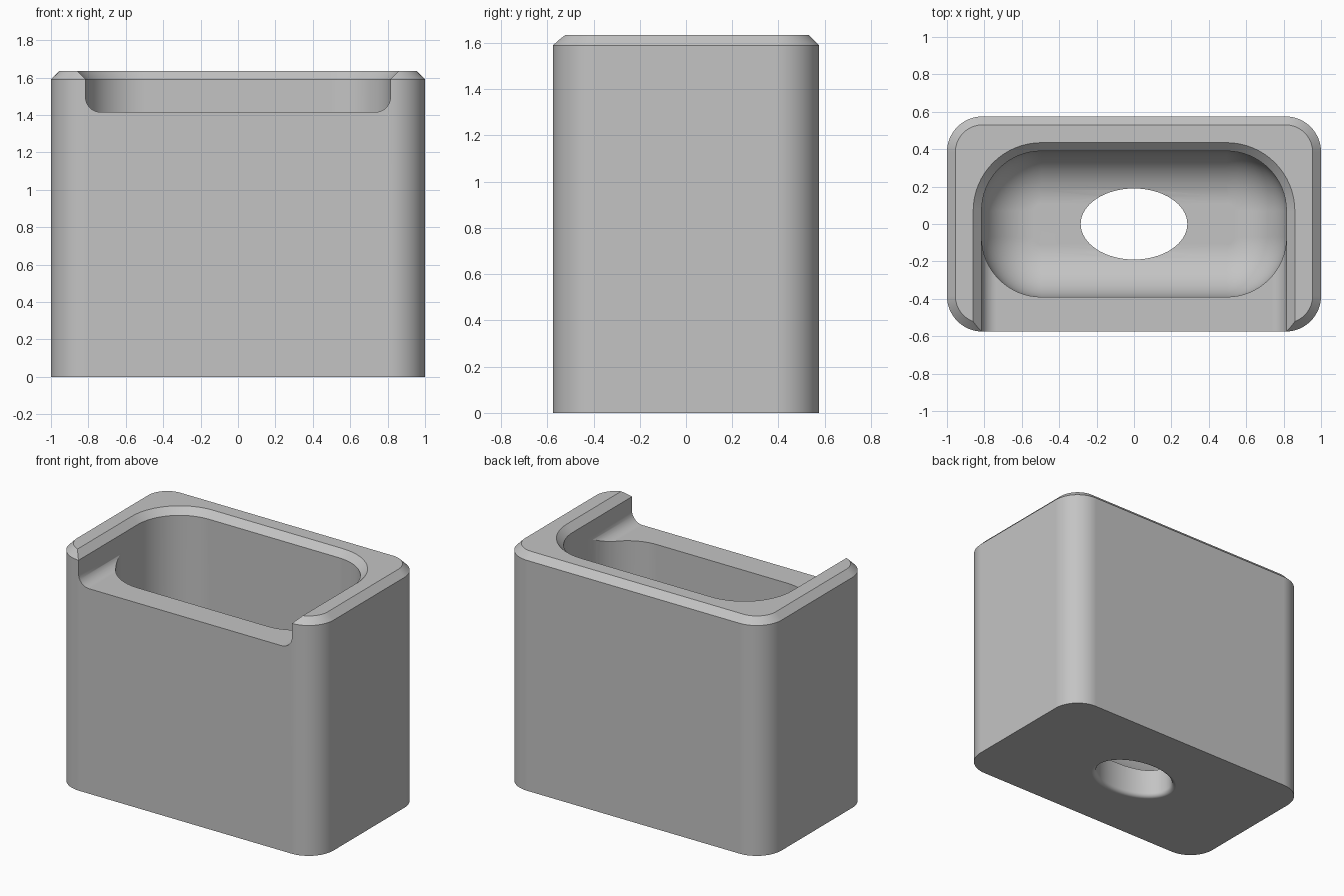
import bpy, bmesh, math

cube = bpy.data.objects.get("Cube")
if cube:
    bpy.data.objects.remove(cube, do_unlink=True)

HX, HY, TOP = 1.0, 0.575, 1.635      # outer half sizes and height
CX, CY, CR = 0.815, 0.39, 0.32       # cavity half sizes and corner radius
CH = 0.045                           # chamfer
FLOOR, FILLET = 0.2, 0.28            # cavity floor height and its fillet
LEDGE, LEDGE_R = 1.415, 0.08         # front opening height and its fillet
OVER = 0.2                           # cutter overshoot


def rounded_rect(hx, hy, r, n=16):
    """Counter-clockwise outline with rounded corners."""
    pts = []
    for k, (sx, sy) in enumerate([(1, 1), (-1, 1), (-1, -1), (1, -1)]):
        for i in range(n + 1):
            a = math.pi / 2 * (k + i / n)
            pts.append((sx * (hx - r) + r * math.cos(a), sy * (hy - r) + r * math.sin(a)))
    return pts


def ellipse(rx, ry, n=64):
    return [(rx * math.cos(2 * math.pi * i / n), ry * math.sin(2 * math.pi * i / n)) for i in range(n)]


def loft(name, rings):
    """Skin a stack of equal-length 3D rings and cap both ends."""
    bm = bmesh.new()
    loops = [[bm.verts.new(p) for p in ring] for ring in rings]
    for a, b in zip(loops, loops[1:]):
        for i in range(len(a)):
            j = (i + 1) % len(a)
            bm.faces.new((a[i], a[j], b[j], b[i]))
    bm.faces.new(loops[0][::-1])
    bm.faces.new(loops[-1])
    bmesh.ops.recalc_face_normals(bm, faces=bm.faces[:])
    mesh = bpy.data.meshes.new(name)
    bm.to_mesh(mesh)
    bm.free()
    obj = bpy.data.objects.new(name, mesh)
    bpy.context.collection.objects.link(obj)
    return obj


def at_height(outline, z):
    return [(x, y, z) for x, y in outline]


# Outer block with rounded corners and a chamfered top
R = 0.19
body = loft("holder_body", [
    at_height(rounded_rect(HX, HY, R), 0),
    at_height(rounded_rect(HX, HY, R), TOP - CH),
    at_height(rounded_rect(HX - CH, HY - CH, R - CH), TOP)])

# Cavity with a rounded floor edge and a flared mouth
rings = []
for i in range(13):
    a = math.pi / 2 * i / 12
    d = FILLET * (1 - math.sin(a))
    rings.append(at_height(rounded_rect(CX - d, CY - d, CR - d), FLOOR + FILLET * (1 - math.cos(a))))
for g, z in ((0, TOP - CH), (CH + OVER, TOP + OVER)):
    rings.append(at_height(rounded_rect(CX + g, CY + g, CR + g), z))
cavity = loft("cavity_cutter", rings)

# Front opening: filleted channel with the same flared mouth
half = []
for i in range(11):
    a = math.pi / 2 * i / 10
    half.append((CX - LEDGE_R + LEDGE_R * math.sin(a), LEDGE + LEDGE_R * (1 - math.cos(a))))
half += [(CX, TOP - CH), (CX + CH + OVER, TOP + OVER)]
profile = half + [(-x, z) for x, z in reversed(half)]
channel = loft("front_opening_cutter", [[(x, y, z) for x, z in profile] for y in (-HY - OVER, 0)])

# Oval drain hole with a rounded lower rim
RIM = 0.03
rings = [at_height(ellipse(0.285 + RIM, 0.19 + RIM), -OVER)]
for i in range(9):
    a = math.pi / 2 * i / 8
    d = RIM * (1 - math.sin(a))
    rings.append(at_height(ellipse(0.285 + d, 0.19 + d), RIM * (1 - math.cos(a))))
rings.append(at_height(ellipse(0.285, 0.19), FLOOR + OVER))
hole = loft("drain_hole_cutter", rings)

# Cut the block and keep the result
bpy.ops.object.select_all(action='DESELECT')
bpy.context.view_layer.objects.active = body
body.select_set(True)
for cutter in (cavity, channel, hole):
    cutter.hide_render = True
    mod = body.modifiers.new(cutter.name, 'BOOLEAN')
    mod.operation = 'DIFFERENCE'
    mod.solver = 'EXACT'
    mod.object = cutter
    bpy.ops.object.modifier_apply(modifier=mod.name)
    bpy.data.objects.remove(cutter, do_unlink=True)

# Smooth curves, sharp edges
bpy.ops.object.shade_smooth_by_angle(angle=math.radians(25))
weighted = body.modifiers.new("weighted_normals", 'WEIGHTED_NORMAL')
weighted.keep_sharp = True

# Colour
grey = bpy.data.materials.new("light_grey")
grey.use_nodes = True
colour = (0.55, 0.55, 0.55, 1)
grey.diffuse_color = colour
grey.node_tree.nodes["Principled BSDF"].inputs["Base Color"].default_value = colour
body.data.materials.clear()
body.data.materials.append(grey)
